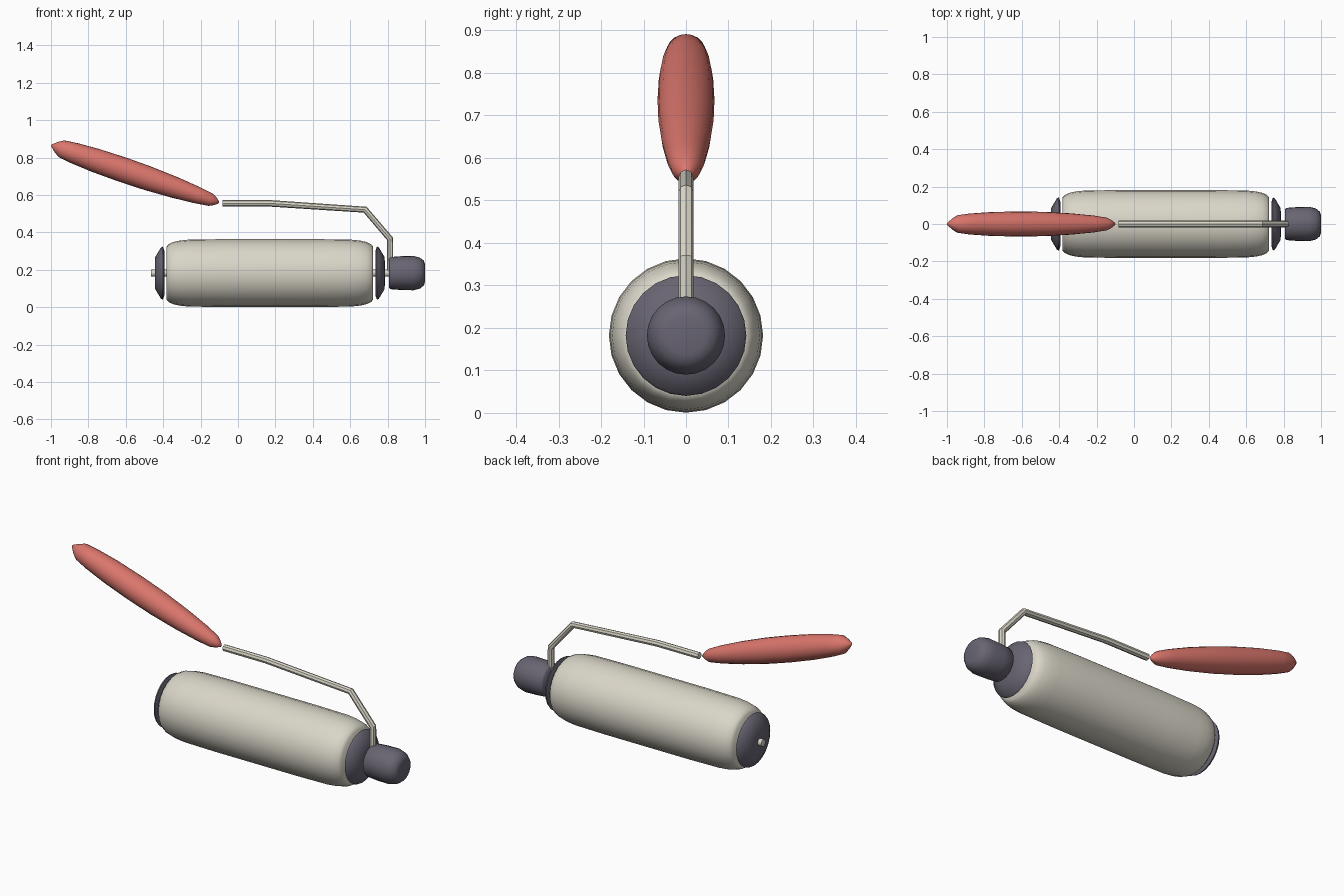
import bpy, bmesh, math
from mathutils import Vector

if "Cube" in bpy.data.objects:
    bpy.data.objects.remove(bpy.data.objects["Cube"])


def material(name, rgb):
    m = bpy.data.materials.new(name)
    m.diffuse_color = (*rgb, 1)
    m.use_nodes = True
    m.node_tree.nodes["Principled BSDF"].inputs["Base Color"].default_value = m.diffuse_color
    return m


CREAM = material("warm_cream", (0.70, 0.67, 0.58))
RED = material("coral_red", (0.70, 0.18, 0.15))
DARK = material("slate_grey", (0.14, 0.13, 0.17))
AXIS_Z = 0.182


def revolve(name, profile, mat, origin, direction=(1, 0, 0), sides=24, sharp=60):
    """Lathe (distance, radius) points about an axis; the ends are closed."""
    bm = bmesh.new()
    rot = Vector((1, 0, 0)).rotation_difference(Vector(direction).normalized())
    rings = []
    for d, r in profile:
        ring = []
        for i in range(sides):
            a = 2 * math.pi * i / sides
            p = rot @ Vector((d, r * math.sin(a), r * math.cos(a)))
            ring.append(bm.verts.new(p + Vector(origin)))
        rings.append(ring)
    for a, b in zip(rings, rings[1:]):
        for i in range(sides):
            j = (i + 1) % sides
            bm.faces.new((a[i], a[j], b[j], b[i]))
    bm.faces.new(rings[0])
    bm.faces.new(rings[-1])
    bmesh.ops.recalc_face_normals(bm, faces=bm.faces)
    for f in bm.faces:
        f.smooth = True
    for e in bm.edges:
        e.smooth = e.calc_face_angle(0) < math.radians(sharp)
    me = bpy.data.meshes.new(name)
    bm.to_mesh(me)
    bm.free()
    me.materials.append(mat)
    ob = bpy.data.objects.new(name, me)
    bpy.context.collection.objects.link(ob)
    return ob


# Roller sleeve with rounded ends
end = [(0, 0.142), (0.012, 0.155), (0.035, 0.166), (0.07, 0.174), (0.12, 0.179)]
length = 1.105
sleeve = end + [(0.3, 0.1815), (length - 0.3, 0.1815)] + [(length - d, r) for d, r in reversed(end)]
revolve("roller_sleeve", sleeve, CREAM, (-0.382, 0, AXIS_Z))

# Axle through the sleeve and caps
revolve("axle", [(0, 0.019), (1.29, 0.019)], CREAM, (-0.466, 0, AXIS_Z), sides=12)

# End caps, mirrored on both sides of the sleeve
cap = [(0, 0.12), (0.008, 0.142), (0.018, 0.137), (0.049, 0.085), (0.051, 0.03)]
for side, x, sx in (("left", -0.394, -1), ("right", 0.735, 1)):
    revolve(side + "_end_cap", cap, DARK, (x, 0, AXIS_Z), (sx, 0.0001, 0))

# Knob at the arm end
knob = [(0, 0.078), (0.008, 0.086), (0.06, 0.090), (0.13, 0.092),
        (0.165, 0.083), (0.187, 0.066), (0.193, 0.045)]
revolve("end_knob", knob, DARK, (0.807, 0, AXIS_Z))

# Bent wire arm
curve = bpy.data.curves.new("wire_arm", "CURVE")
curve.dimensions = "3D"
curve.bevel_depth = 0.0175
curve.bevel_resolution = 2
curve.use_fill_caps = True
path = [(-0.082, 0.555), (0.17, 0.555), (0.68, 0.521), (0.813, 0.365), (0.813, 0.185)]
spline = curve.splines.new("POLY")
spline.points.add(len(path) - 1)
for p, (x, z) in zip(spline.points, path):
    p.co = (x, 0, z, 1)
arm = bpy.data.objects.new("wire_arm", curve)
bpy.context.collection.objects.link(arm)
curve.materials.append(CREAM)
bpy.ops.object.select_all(action="DESELECT")
arm.select_set(True)
bpy.context.view_layer.objects.active = arm
bpy.ops.object.convert(target="MESH")
bpy.ops.object.shade_smooth_by_angle(angle=math.radians(35))

# Spindle-shaped grip
grip = [(0, 0.006), (0.022, 0.022), (0.045, 0.034), (0.12, 0.045), (0.25, 0.057),
        (0.40, 0.065), (0.55, 0.067), (0.70, 0.064), (0.82, 0.056),
        (0.89, 0.047), (0.92, 0.028), (0.947, 0.005)]
revolve("handle_grip", grip, RED, (-0.102, 0, 0.559), (-0.898, 0, 0.307), sides=20)
